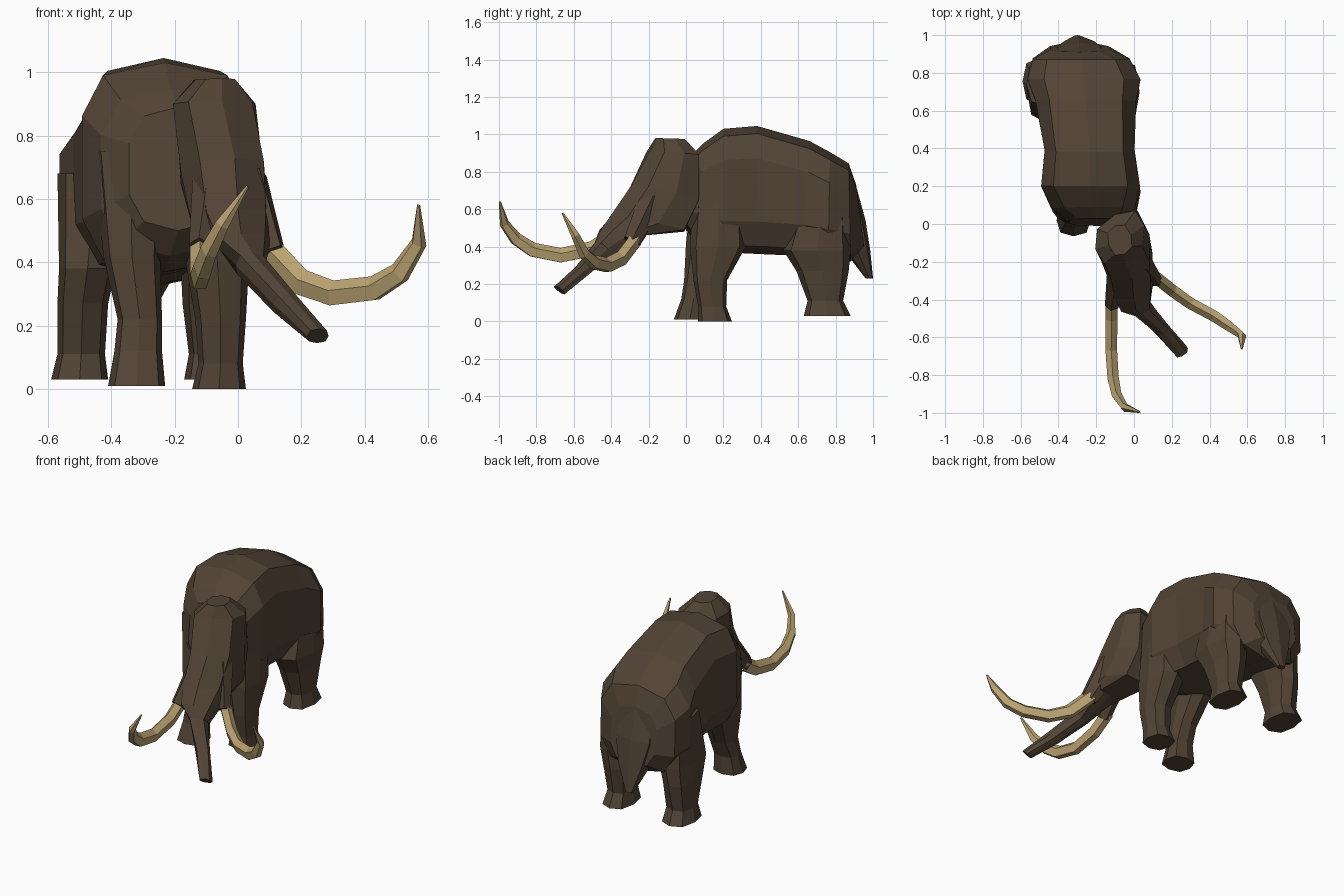
import bpy, bmesh, math
from mathutils import Vector as V


def material(name, rgb):
    m = bpy.data.materials.new(name)
    m.diffuse_color = (*rgb, 1)
    return m


HIDE = material("brown_hide", (0.085, 0.057, 0.036))
IVORY = material("ivory", (0.50, 0.37, 0.17))


def skin(name, rings, mat):
    """Bridge equal-sized closed rings of points and cap both ends."""
    bm = bmesh.new()
    rows = [[bm.verts.new(p) for p in r] for r in rings]
    n = len(rows[0])
    for a, b in zip(rows, rows[1:]):
        for k in range(n):
            j = (k + 1) % n
            bm.faces.new((a[k], a[j], b[j], b[k]))
    bm.faces.new(rows[0])
    bm.faces.new(rows[-1])
    bmesh.ops.recalc_face_normals(bm, faces=bm.faces)
    me = bpy.data.meshes.new(name)
    bm.to_mesh(me)
    bm.free()
    me.materials.append(mat)
    ob = bpy.data.objects.new(name, me)
    bpy.context.collection.objects.link(ob)
    return ob


def loft(name, sections, side=(1, 0, 0), n=8):
    """Sections are (front point, back point, half width, squareness power)."""
    rings = []
    for f, b, w, power in sections:
        f, b = V(f), V(b)
        mid, half = (f + b) / 2, (f - b) / 2
        ring = []
        for k in range(n):
            a = 2 * math.pi * k / n
            c, s = (math.copysign(abs(t) ** power, t) if abs(t) > 1e-6 else 0
                    for t in (math.cos(a), math.sin(a)))
            ring.append(mid + half * c + V(side) * (w * s))
        rings.append(ring)
    return skin(name, rings, HIDE)


def tube(name, path, radii, mat, n=5):
    """Tapered tube through a path of points."""
    pts = [V(p) for p in path]
    rings, u = [], V((0, 0, 1))
    for i, (p, r) in enumerate(zip(pts, radii)):
        t = (pts[min(i + 1, len(pts) - 1)] - pts[max(i - 1, 0)]).normalized()
        u = (u - t * u.dot(t)).normalized()
        v = t.cross(u)
        rings.append([p + r * (u * math.cos(2 * math.pi * k / n) + 0.75 * v * math.sin(2 * math.pi * k / n))
                      for k in range(n)])
    return skin(name, rings, mat)


def leg(name, rows):
    """Rows are (x, y, z, half width, half depth)."""
    return loft(name, [((x, y - d, z), (x, y + d, z), w, 0.75) for x, y, z, w, d in rows])


# Barrel: (x, top y, top z, bottom y, bottom z, half width, squareness)
barrel = [(-0.19, 0.03, 0.89, -0.01, 0.50, 0.16, 0.75), (-0.215, 0.09, 0.95, 0.06, 0.42, 0.225, 0.7),
          (-0.23, 0.20, 1.03, 0.20, 0.37, 0.27, 0.6), (-0.235, 0.38, 1.045, 0.40, 0.36, 0.245, 0.6),
          (-0.255, 0.66, 0.965, 0.63, 0.35, 0.275, 0.66), (-0.265, 0.77, 0.905, 0.76, 0.33, 0.31, 0.72),
          (-0.28, 0.87, 0.845, 0.88, 0.32, 0.265, 0.72), (-0.29, 0.91, 0.73, 0.955, 0.38, 0.16, 0.75)]
body = loft("body", [((x, ty, tz), (x, by, bz), w, p) for x, ty, tz, by, bz, w, p in barrel], n=10)

# Head and trunk, turned towards +x
turn = V((0.90, 0.43, 0))
parts = [loft("head_and_trunk", [
    ((-0.05, -0.16, 0.98), (-0.10, -0.01, 0.975), 0.065, 0.75),
    ((-0.05, -0.19, 0.91), (-0.10, 0.05, 0.89), 0.145, 0.75),
    ((-0.01, -0.29, 0.73), (-0.09, 0.06, 0.64), 0.145, 0.75),
    ((0.00, -0.40, 0.57), (-0.05, -0.01, 0.48), 0.135, 0.75),
    ((0.01, -0.455, 0.49), (0.00, -0.22, 0.46), 0.11, 0.75),
    ((0.045, -0.48, 0.43), (0.035, -0.40, 0.35), 0.052, 0.75),
    ((0.16, -0.58, 0.30), (0.14, -0.54, 0.235), 0.042, 0.75),
    ((0.255, -0.70, 0.19), (0.25, -0.65, 0.145), 0.037, 0.75)], turn)]

# Tusk sockets
parts += [tube("tusk_socket", p, (0.09, 0.055), HIDE, 6) for p in (
    [(-0.08, -0.25, 0.63), (-0.115, -0.42, 0.44)],
    [(0.02, -0.18, 0.65), (0.105, -0.29, 0.425)])]

# Legs
parts += [
    leg("front_leg_right", [(-0.09, 0.18, 0.78, 0.11, 0.13), (-0.065, 0.17, 0.40, 0.10, 0.15),
                            (-0.055, 0.13, 0.22, 0.08, 0.09), (-0.055, 0.14, 0.08, 0.07, 0.075),
                            (-0.06, 0.155, 0.0, 0.085, 0.09)]),
    leg("front_leg_left", [(-0.34, 0.16, 0.75, 0.12, 0.12), (-0.335, 0.13, 0.42, 0.09, 0.13),
                           (-0.31, 0.07, 0.22, 0.07, 0.08), (-0.315, 0.04, 0.12, 0.075, 0.065),
                           (-0.32, 0.02, 0.01, 0.09, 0.085)]),
    leg("hind_leg_right", [(-0.10, 0.74, 0.68, 0.12, 0.12), (-0.075, 0.70, 0.38, 0.105, 0.18),
                           (-0.085, 0.73, 0.27, 0.09, 0.14), (-0.085, 0.745, 0.11, 0.07, 0.095),
                           (-0.085, 0.755, 0.03, 0.085, 0.125)]),
    leg("hind_leg_left", [(-0.45, 0.74, 0.68, 0.12, 0.12), (-0.475, 0.71, 0.38, 0.09, 0.17),
                          (-0.49, 0.73, 0.27, 0.08, 0.14), (-0.495, 0.745, 0.11, 0.075, 0.095),
                          (-0.50, 0.755, 0.03, 0.09, 0.125)])]

# Broad tail flap blending out of the rump
parts.append(leg("tail", [(-0.29, 0.85, 0.74, 0.13, 0.055), (-0.29, 0.875, 0.54, 0.15, 0.085),
                          (-0.29, 0.915, 0.38, 0.10, 0.07), (-0.30, 0.98, 0.23, 0.025, 0.02)]))

# Join all hide parts into one clean skin
bpy.context.view_layer.objects.active = body
for part in parts:
    mod = body.modifiers.new("union", 'BOOLEAN')
    mod.operation, mod.solver, mod.object = 'UNION', 'EXACT', part
    bpy.ops.object.modifier_apply(modifier=mod.name)
    bpy.data.objects.remove(part)

# Tusks
girth = (0.045, 0.045, 0.043, 0.042, 0.037, 0.028, 0.006)
tube("tusk_left", [(-0.12, -0.38, 0.46), (-0.12, -0.50, 0.385), (-0.12, -0.67, 0.35), (-0.11, -0.82, 0.38),
                   (-0.09, -0.91, 0.44), (-0.05, -0.97, 0.52), (0.03, -0.995, 0.64)], girth, IVORY)
tube("tusk_right", [(0.10, -0.27, 0.44), (0.20, -0.35, 0.335), (0.30, -0.42, 0.30), (0.43, -0.49, 0.315),
                    (0.51, -0.545, 0.365), (0.57, -0.59, 0.46), (0.57, -0.66, 0.58)], girth, IVORY)
